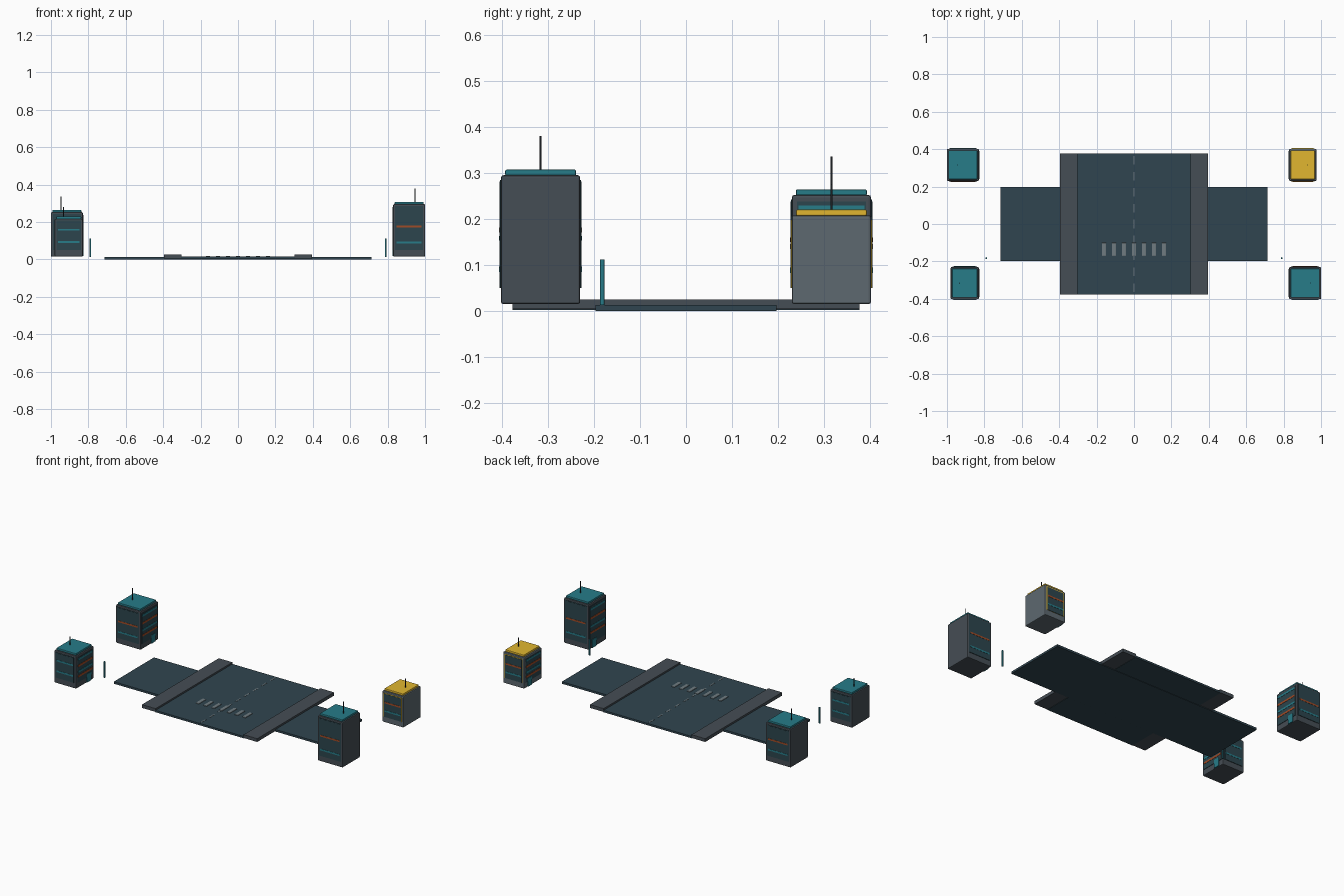
import bpy

if "Cube" in bpy.data.objects:
    bpy.data.objects.remove(bpy.data.objects["Cube"])

MATS = {}
COLORS = {
    "asphalt": (0.03, 0.06, 0.08), "grey": (0.06, 0.075, 0.09), "light_grey": (0.11, 0.14, 0.16),
    "glass": (0.025, 0.06, 0.075), "teal": (0.02, 0.2, 0.25), "orange": (0.35, 0.07, 0.02),
    "yellow": (0.75, 0.47, 0.03), "black": (0.02, 0.025, 0.03), "paint": (0.16, 0.2, 0.22),
}


def mat(key):
    if key not in MATS:
        MATS[key] = bpy.data.materials.new(key)
        MATS[key].diffuse_color = (*COLORS[key], 1)
    return MATS[key]


def box(name, x, y, z, color, bevel=0.0):
    """Box from (min, max) ranges on each axis."""
    r = [sorted(v) for v in (x, y, z)]
    bpy.ops.mesh.primitive_cube_add(size=1, location=[(a + b) / 2 for a, b in r])
    ob = bpy.context.object
    ob.name = name
    ob.scale = [b - a for a, b in r]
    bpy.ops.object.transform_apply(location=False, rotation=False, scale=True)
    ob.data.materials.append(mat(color))
    if bevel:
        m = ob.modifiers.new("bevel", "BEVEL")
        m.width, m.segments = bevel, 2
    return ob


def rod(name, x, y, z, radius, color):
    bpy.ops.mesh.primitive_cylinder_add(vertices=12, radius=radius, depth=z[1] - z[0],
                                        location=(x, y, (z[0] + z[1]) / 2))
    ob = bpy.context.object
    ob.name = name
    ob.data.materials.append(mat(color))
    bpy.ops.object.shade_smooth_by_angle()


# Roads and raised pavements
box("cross_road", (-0.715, 0.715), (-0.197, 0.197), (0, 0.0135), "asphalt", 0.001)
box("main_road", (-0.305, 0.305), (-0.377, 0.377), (0.002, 0.0145), "asphalt", 0.001)
for s, side in ((-1, "left"), (1, "right")):
    box(side + "_pavement", (s * 0.302, s * 0.396), (-0.377, 0.377), (0.004, 0.025), "grey", 0.001)

# Lane dashes and crossing stripes
for i in range(9):
    y = (i - 4) * 0.085
    box("lane_dash", (-0.004, 0.004), (y - 0.023, y + 0.023), (0.012, 0.0155), "paint")
for i in range(7):
    x = (i - 3) * 0.0535
    box("crossing_stripe", (x - 0.011, x + 0.011), (-0.171, -0.1), (0.012, 0.018), "paint", 0.002)

# Street posts
for s in (-1, 1):
    rod("street_post", s * 0.79, -0.182, (0.013, 0.112), 0.0048, "teal")


def building(name, sx, sy, width, top, tip, body, roof, bands, trim):
    """Block with street-facing shopfront, banded side windows, roof slab and mast."""
    x0, x1 = sx * 0.83, sx * (0.83 + width)
    y0, y1 = sy * 0.23, sy * 0.402
    ym = (y0 + y1) / 2
    box(name + "_body", (x0, x1), (y0, y1), (0.015, top), body, 0.005)
    box(name + "_roof", (x0 + sx * 0.008, x1 - sx * 0.008), (ym - 0.077, ym + 0.077),
        (top - 0.001, top + 0.012), roof, 0.003)
    rod(name + "_mast", sx * (0.835 + width * 0.65), ym, (top + 0.01, tip), 0.0022, "black")
    pz = (0.05, top - 0.014)
    px = (x0 + sx * 0.015, x1 - sx * 0.015)
    # window panels with coloured bands on both end faces
    for face in (-1, 1):
        f = ym + face * 0.086
        box(name + "_window_frame", (px[0] - sx * 0.005, px[1] + sx * 0.005),
            (f - face * 0.002, f + face * 0.002), (pz[0], pz[1] + 0.004), trim)
        box(name + "_window", px, (f, f + face * 0.003), pz, "glass")
        for z, c in bands:
            box(name + "_band", (px[0] + sx * 0.003, px[1] - sx * 0.003),
                (f, f + face * 0.0042), (z - 0.005, z + 0.005), c)
    # shopfront on the street face
    out = lambda d: (x0 + sx * 0.002, x0 - sx * d)
    box(name + "_shopfront", out(0.003), (ym - 0.075, ym + 0.075), pz, "glass")
    h = top - 0.015
    for t, c in ((0.88, "teal"), (0.68, "orange"), (0.5, "teal"), (0.36, "orange")):
        z = 0.015 + h * t
        box(name + "_shop_band", out(0.0045), (ym - 0.072, ym + 0.072), (z - 0.006, z + 0.006), c)
    box(name + "_door", out(0.005), (ym + 0.015, ym + 0.055), (0.018, 0.07), "teal")


building("front_left_block", -1, -1, 0.15, 0.217, 0.28, "grey", "teal",
         ((0.158, "teal"), (0.092, "teal")), "glass")
building("back_left_block", -1, 1, 0.17, 0.252, 0.336, "grey", "teal",
         ((0.155, "orange"), (0.09, "teal")), "glass")
building("front_right_block", 1, -1, 0.17, 0.295, 0.38, "grey", "teal",
         ((0.176, "orange"), (0.09, "teal")), "glass")
building("back_right_block", 1, 1, 0.145, 0.208, 0.275, "light_grey", "yellow",
         ((0.14, "orange"), (0.088, "teal")), "yellow")

for m in bpy.data.materials:
    if m.users and not m.is_grease_pencil:
        m.use_nodes = True
        m.node_tree.nodes["Principled BSDF"].inputs["Base Color"].default_value = m.diffuse_color
